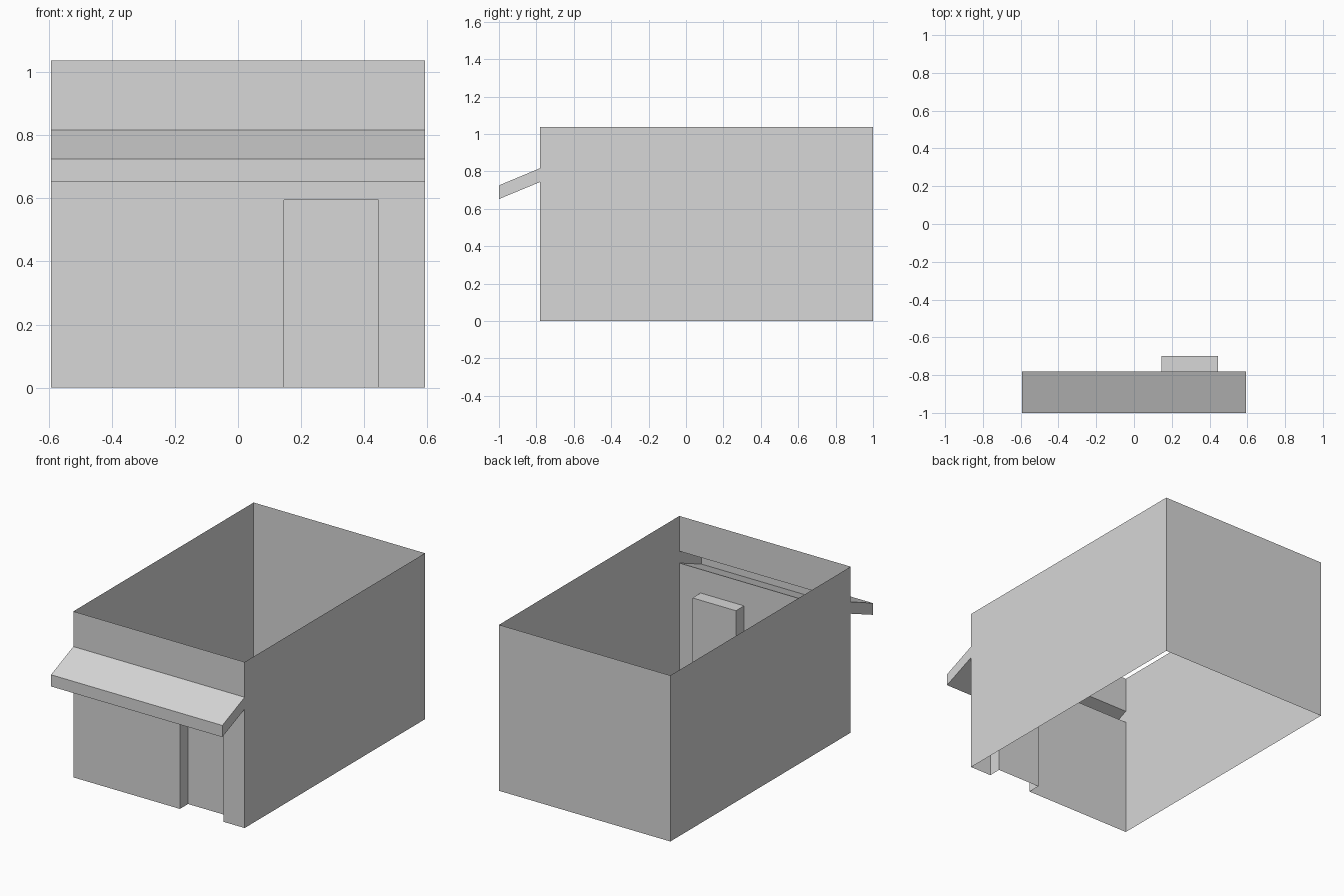
import bpy
import bmesh

cube = bpy.data.objects.get("Cube")
if cube:
    bpy.data.objects.remove(cube, do_unlink=True)

# One plain grey for the whole building
grey = bpy.data.materials.new("plain_grey")
grey.use_nodes = True
grey.diffuse_color = (0.68, 0.68, 0.68, 1)
grey.node_tree.nodes["Principled BSDF"].inputs["Base Color"].default_value = (0.68, 0.68, 0.68, 1)

HALF, FRONT, BACK, TOP = 0.592, -0.78, 1.0, 1.037
DOOR_L, DOOR_R, DOOR_TOP, DOOR_BACK = 0.145, 0.445, 0.595, -0.70
SLOT_LOW, SLOT_HIGH = 0.743, 0.817


def make(name, faces):
    """Build a sheet object from lists of corner points."""
    bm = bmesh.new()
    for corners in faces:
        bm.faces.new([bm.verts.new(c) for c in corners])
    bmesh.ops.remove_doubles(bm, verts=bm.verts, dist=0.0001)
    mesh = bpy.data.meshes.new(name)
    bm.to_mesh(mesh)
    bm.free()
    mesh.materials.append(grey)
    obj = bpy.data.objects.new(name, mesh)
    bpy.context.collection.objects.link(obj)
    return obj


def upright(a, b, low, high):
    """Vertical panel from plan point a to b, facing right of travel."""
    return [(*a, low), (*b, low), (*b, high), (*a, high)]


def front(x0, x1, low, high):
    return upright((x0, FRONT), (x1, FRONT), low, high)


# Side and back walls, open above and below
make("side_and_back_walls", [
    upright((HALF, FRONT), (HALF, BACK), 0, TOP),
    upright((HALF, BACK), (-HALF, BACK), 0, TOP),
    upright((-HALF, BACK), (-HALF, FRONT), 0, TOP),
])

# Front wall around the doorway and the awning slot
make("front_wall", [
    front(-HALF, DOOR_L, 0, DOOR_TOP),
    front(DOOR_R, HALF, 0, DOOR_TOP),
    front(-HALF, HALF, DOOR_TOP, SLOT_LOW),
    front(-HALF, HALF, SLOT_HIGH, TOP),
])

# Recessed doorway: jambs, door panel and lintel
make("door_recess", [
    upright((DOOR_L, FRONT), (DOOR_L, DOOR_BACK), 0, DOOR_TOP),
    upright((DOOR_L, DOOR_BACK), (DOOR_R, DOOR_BACK), 0, DOOR_TOP),
    upright((DOOR_R, DOOR_BACK), (DOOR_R, FRONT), 0, DOOR_TOP),
    [(DOOR_L, FRONT, DOOR_TOP), (DOOR_L, DOOR_BACK, DOOR_TOP),
     (DOOR_R, DOOR_BACK, DOOR_TOP), (DOOR_R, FRONT, DOOR_TOP)],
])

# Sloping awning, hollow and open towards the wall
profile = [(FRONT, SLOT_HIGH), (-1.0, 0.725), (-1.0, 0.652), (FRONT, SLOT_LOW)]
awning = [[(-HALF, *p), (-HALF, *q), (HALF, *q), (HALF, *p)]
          for p, q in zip(profile, profile[1:])]
awning.append([(HALF, *p) for p in profile])
awning.append([(-HALF, *p) for p in reversed(profile)])
make("awning", awning)
